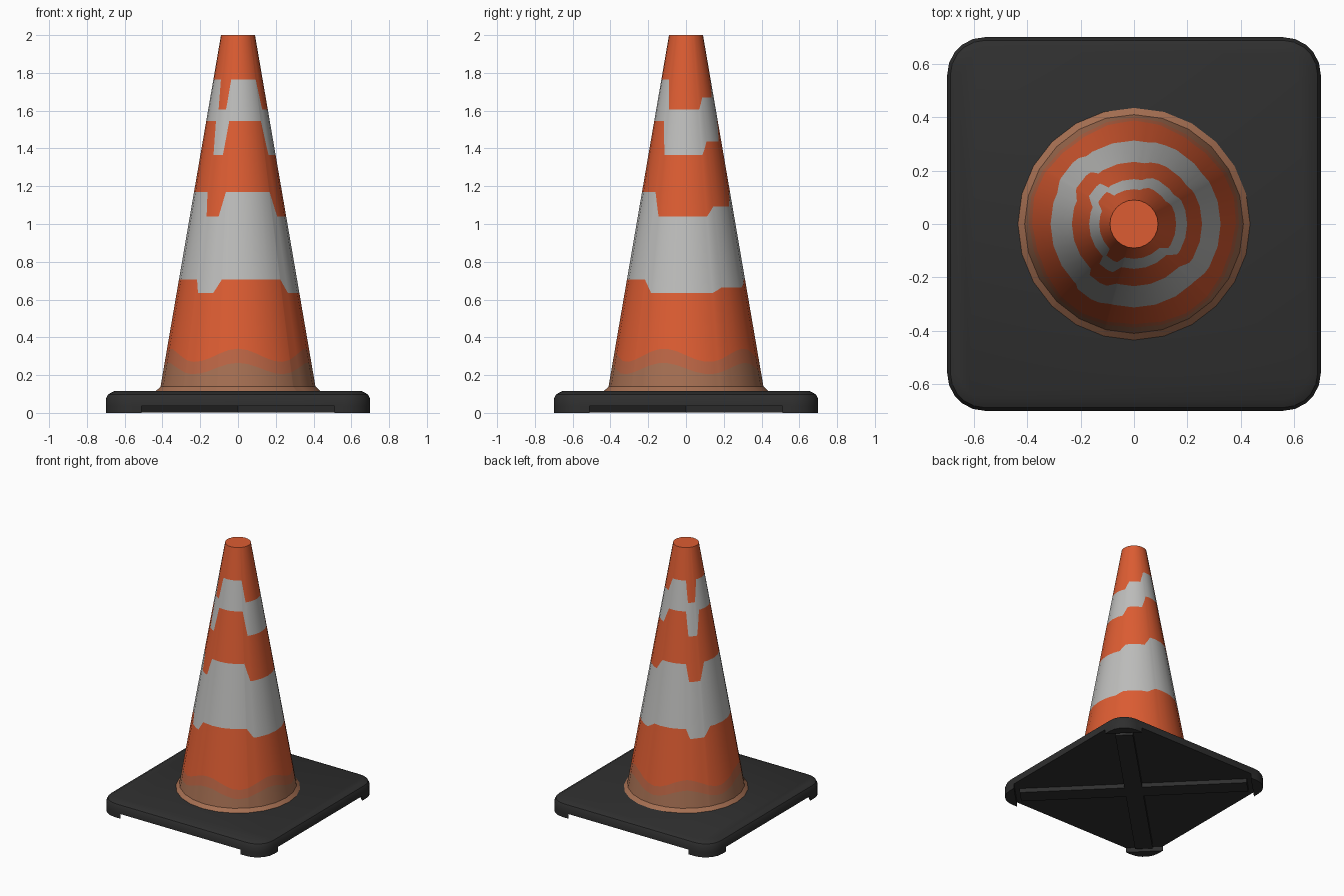
import bpy, bmesh, math
from math import sin, cos, radians, pi

if "Cube" in bpy.data.objects:
    bpy.data.objects.remove(bpy.data.objects["Cube"])


def material(name, rgb):
    m = bpy.data.materials.new(name)
    m.diffuse_color = (*rgb, 1)
    m.use_nodes = True
    m.node_tree.nodes["Principled BSDF"].inputs["Base Color"].default_value = m.diffuse_color
    return m


ORANGE = material("orange", (0.72, 0.108, 0.032))
WHITE = material("reflective_grey", (0.51, 0.51, 0.50))
DUSTY = material("dusty_orange", (0.50, 0.13, 0.058))
DIRT = material("dirt_brown", (0.38, 0.16, 0.085))
BLACK = material("black_rubber", (0.028, 0.028, 0.028))


def finish(name, bm, mats, angle):
    bmesh.ops.recalc_face_normals(bm, faces=bm.faces)
    me = bpy.data.meshes.new(name)
    bm.to_mesh(me)
    bm.free()
    for m in mats:
        me.materials.append(m)
    ob = bpy.data.objects.new(name, me)
    bpy.context.collection.objects.link(ob)
    bpy.ops.object.select_all(action='DESELECT')
    ob.select_set(True)
    bpy.context.view_layer.objects.active = ob
    bpy.ops.object.shade_smooth_by_angle(angle=radians(angle))
    return ob


def loft(bm, loops, caps=True):
    rows = [[bm.verts.new(p) for p in lp] for lp in loops]
    n = len(rows[0])
    for a, b in zip(rows, rows[1:]):
        for i in range(n):
            j = (i + 1) % n
            bm.faces.new((a[i], a[j], b[j], b[i]))
    if caps:
        bm.faces.new(rows[0][::-1])
        bm.faces.new(rows[-1])


# Cone: rows follow the ragged stripe edges, angle 0 faces the front
DROP = [(-44, 0), (-41, 1), (-24, 1), (-16, 0), (46, 0), (55, 1), (116, 1),
        (126, .6), (158, .6), (170, 0), (215, 0), (220, 1), (238, 1),
        (248, 0), (316, 0)]


def drop(a):
    for (a0, s0), (a1, s1) in zip(DROP, DROP[1:]):
        if a0 <= a <= a1:
            return s0 + (s1 - s0) * (a - a0) / (a1 - a0)
    return 0


SIDES = 24
STEP = 360 / SIDES


def cone_point(a, z):
    r = 0.435 - (z - 0.115) if z < 0.14 else 0.41 - (z - 0.14) * 0.32 / 1.86
    h = radians(STEP / 2)
    r *= cos(h) / cos(radians(a % STEP) - h)
    return (r * sin(radians(a)), -r * cos(radians(a)), z)


angles = sorted({-45 + i * STEP / 2 for i in range(SIDES * 2)} | {a for a, s in DROP if a < 315})
# each row: height as a function of angle, and the colour above it
rows = [(lambda a: 0.115, 3), (lambda a: 0.14, 3),
        (lambda a: 0.235 + 0.03 * cos(radians(5 * a)), 2),
        (lambda a: 0.305 + 0.035 * cos(radians(5 * a)), 0),
        (lambda a: 0.705 - 0.07 * drop(a), 1),
        (lambda a: 1.17 - 0.13 * drop(a), 0),
        (lambda a: 1.545 - 0.18 * drop(a), 1),
        (lambda a: 1.765 - 0.16 * drop(a), 0),
        (lambda a: 2.0, 0)]
bm = bmesh.new()
loft(bm, [[cone_point(a, f(a)) for a in angles] for f, c in rows])
bm.faces.ensure_lookup_table()
for i, f in enumerate(bm.faces):
    f.material_index = rows[min(i // len(angles), len(rows) - 1)][1]
bm.faces[-2].material_index = 3
finish("cone", bm, [ORANGE, WHITE, DUSTY, DIRT], 35)


# Base slab with rounded corners and a bevelled top edge
def rounded_square(half, rad, z, seg=5):
    pts = []
    for q in range(4):
        a0 = q * pi / 2
        cx, cy = [(1, 1), (-1, 1), (-1, -1), (1, -1)][q]
        for i in range(seg + 1):
            a = a0 + i * pi / 2 / seg
            pts.append((cx * (half - rad) + rad * cos(a), cy * (half - rad) + rad * sin(a), z))
    return pts


bm = bmesh.new()
loft(bm, [rounded_square(0.70 - d, 0.14 - d, z) for d, z in
          [(0, 0.036), (0, 0.075), (0.012, 0.098), (0.045, 0.115)]])
finish("base_slab", bm, [BLACK], 35)

# Corner feet under the slab, leaving shallow gaps along each side
bm = bmesh.new()
for sx in (1, -1):
    for sy in (1, -1):
        corner = [(0.7, 0.51, 0)] + rounded_square(0.70, 0.14, 0)[:6] + [(0.51, 0.7, 0)]
        loft(bm, [[(sx * x, sy * y, z) for x, y, _ in corner] for z in (0, 0.036)])
finish("corner_feet", bm, [BLACK], 35)

# Diagonal ribs crossing the underside
bm = bmesh.new()
for k in (1, -1):
    w, e = 0.045, 0.58
    strip = [(e + w, e - w), (e - w, e + w), (-e - w, -e + w), (-e + w, -e - w)]
    loft(bm, [[(x, k * y, z) for x, y in strip] for z in (0.003, 0.036)])
finish("underside_ribs", bm, [BLACK], 35)
